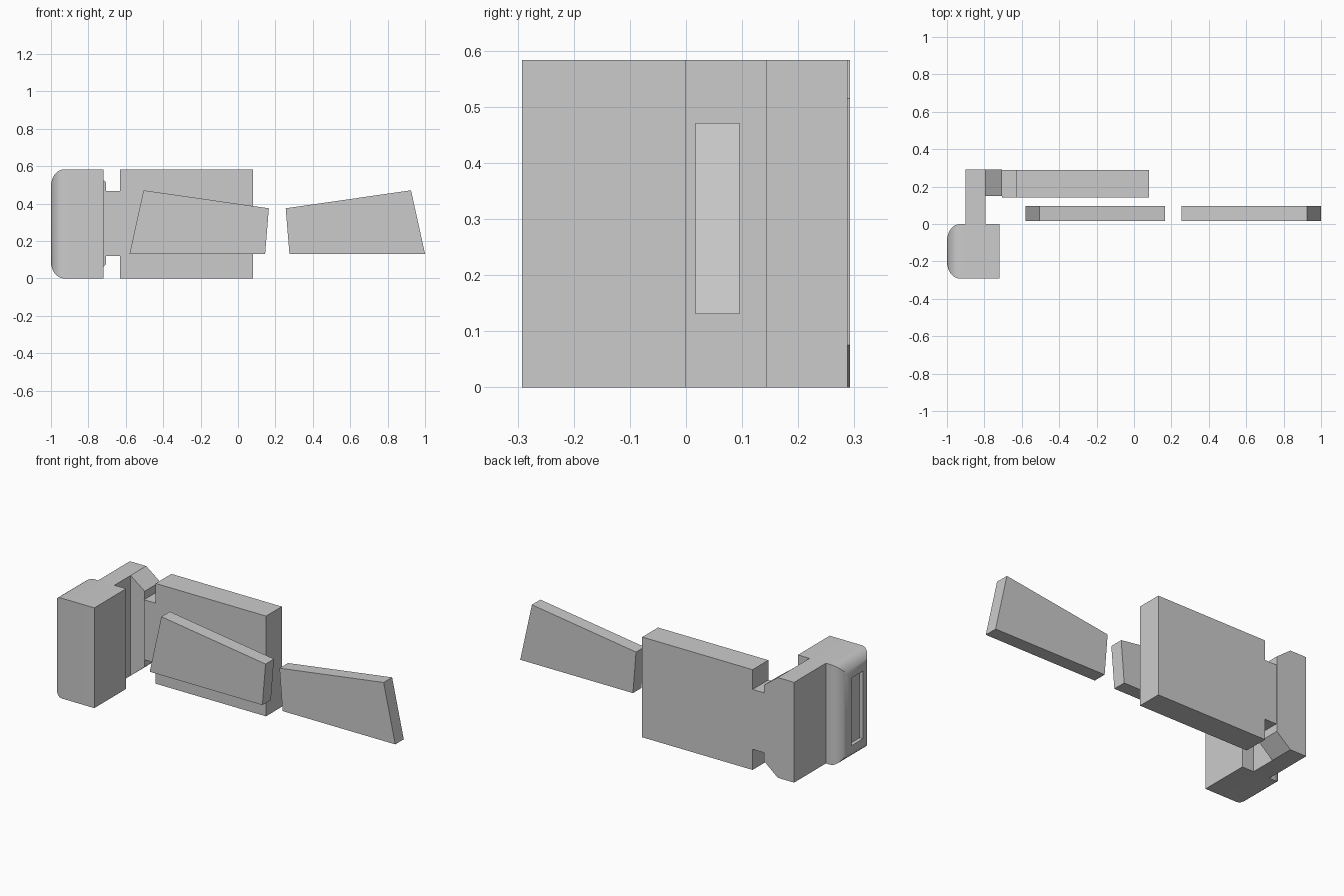
import bpy, bmesh

if "Cube" in bpy.data.objects:
    bpy.data.objects.remove(bpy.data.objects["Cube"])


def finish(name, bm):
    bmesh.ops.recalc_face_normals(bm, faces=bm.faces[:])
    me = bpy.data.meshes.new(name)
    bm.to_mesh(me)
    bm.free()
    ob = bpy.data.objects.new(name, me)
    bpy.context.collection.objects.link(ob)
    return ob


def slab(name, profile, y0, y1):
    """Extrude an (x, z) outline from y0 to y1."""
    bm = bmesh.new()
    face = bm.faces.new([bm.verts.new((x, y0, z)) for x, z in profile])
    res = bmesh.ops.extrude_face_region(bm, geom=[face])
    verts = [g for g in res["geom"] if isinstance(g, bmesh.types.BMVert)]
    bmesh.ops.translate(bm, verts=verts, vec=(0, y1 - y0, 0))
    return finish(name, bm)


def rect(x0, x1, z0, z1):
    return [(x0, z0), (x1, z0), (x1, z1), (x0, z1)]


H = 0.583

# Crosswise bracket and its chamfered shoulder
slab("bracket_web", rect(-0.90, -0.795, 0, H), -0.001, 0.292)
slab("bracket_shoulder", [(-0.795, 0), (-0.705, 0.075), (-0.705, 0.515), (-0.795, H)], 0.149, 0.292)

# Long plate with a narrower neck
slab("main_plate", [(-0.63, 0), (0.08, 0), (0.08, H), (-0.63, H), (-0.63, 0.468),
                    (-0.705, 0.468), (-0.705, 0.12), (-0.63, 0.12)], 0.143, 0.288)

# Pair of tapered blades mirrored about x = 0.21
blade = [(-0.58, 0.131), (0.145, 0.131), (0.165, 0.375), (-0.505, 0.471)]
slab("left_blade", blade, 0.017, 0.095)
slab("right_blade", [(0.42 - x, z) for x, z in blade], 0.017, 0.095)

# End block: rounded outer rim with a shallow recess in the outer face
X0, X1, STRETCH = -1.0, -0.72, 1.3
bm = bmesh.new()
bmesh.ops.create_cube(bm, size=1)
for v in bm.verts:
    v.co.x = (v.co.x + 0.5) * (X1 - X0) * STRETCH
    v.co.y = v.co.y * 0.292 - 0.146
    v.co.z = (v.co.z + 0.5) * H
rim = [e for e in bm.edges if all(v.co.x < 0.001 for v in e.verts)]
bmesh.ops.bevel(bm, geom=rim, offset=0.091, segments=8, profile=0.5, affect='EDGES')
for v in bm.verts:
    v.co.x = X0 + v.co.x / STRETCH
bm.normal_update()
outer = max(bm.faces, key=lambda f: -f.calc_center_median().x)
bmesh.ops.inset_region(bm, faces=[outer], thickness=0.005)
floor = bmesh.ops.extrude_face_region(bm, geom=[outer])
bmesh.ops.delete(bm, geom=[outer], context='FACES_ONLY')
bmesh.ops.translate(bm, verts=[g for g in floor["geom"] if isinstance(g, bmesh.types.BMVert)],
                    vec=(0.022, 0, 0))
block = finish("end_block", bm)
bpy.context.view_layer.objects.active = block
block.select_set(True)
bpy.ops.object.shade_smooth_by_angle()
